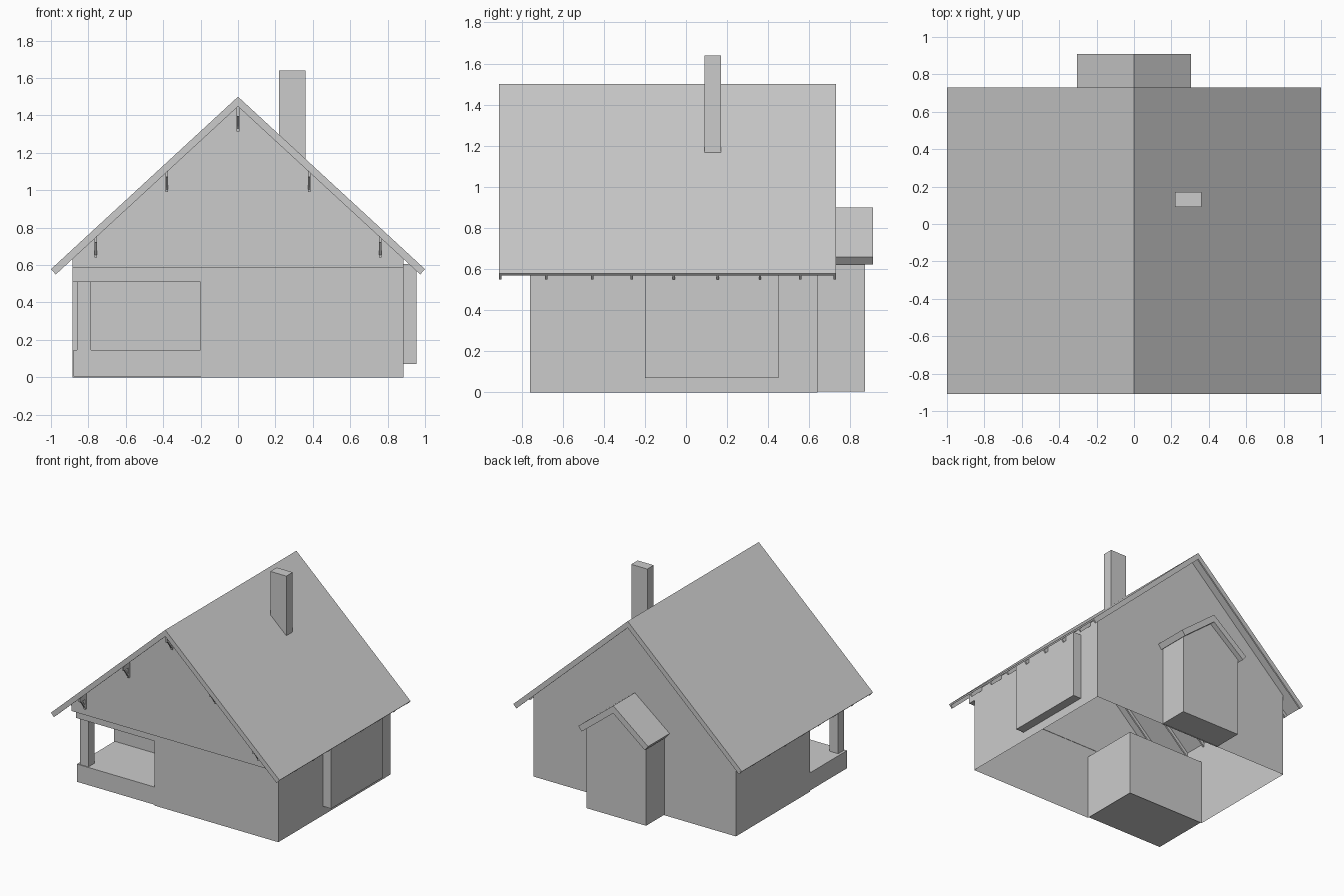
import bpy, bmesh, math

if "Cube" in bpy.data.objects:
    bpy.data.objects.remove(bpy.data.objects["Cube"])

SLOPE, RIDGE, SLAB = 0.922, 1.5, 0.018
W, FRONT, BACK = 0.885, -0.76, 0.64        # wall half width, front and back planes
PORCH_X, PORCH_Y, PORCH_TOP = -0.2, -0.285, 0.51


def prism(name, pts, axis, a, b, caps=True):
    """Extrude a 2D outline along an axis from a to b."""
    def place(p, d):
        return {'x': (d, p[0], p[1]), 'y': (p[0], d, p[1]), 'z': (p[0], p[1], d)}[axis]
    bm = bmesh.new()
    lo = [bm.verts.new(place(p, a)) for p in pts]
    hi = [bm.verts.new(place(p, b)) for p in pts]
    n = len(pts)
    for i in range(n):
        j = (i + 1) % n
        bm.faces.new((lo[i], lo[j], hi[j], hi[i]))
    if caps:
        bm.faces.new(lo)
        bm.faces.new(hi)
    bmesh.ops.recalc_face_normals(bm, faces=bm.faces)
    me = bpy.data.meshes.new(name)
    bm.to_mesh(me)
    bm.free()
    ob = bpy.data.objects.new(name, me)
    bpy.context.collection.objects.link(ob)
    return ob


def box(name, x, y, z, caps=True):
    pts = [(x[0], y[0]), (x[1], y[0]), (x[1], y[1]), (x[0], y[1])]
    return prism(name, pts, 'z', z[0], z[1], caps)


def chevron(name, apex, half, slope, t0, t1, y0, y1):
    """Gable-shaped strip between vertical depths t0 and t1, square-cut eaves."""
    c = math.cos(math.atan(slope))
    s = math.sin(math.atan(slope))

    def eave(t):
        return half - t * c * s, apex - slope * half - t * c * c
    (xa, za), (xb, zb) = eave(t0), eave(t1)
    pts = [(-xa, za), (0, apex - t0), (xa, za), (xb, zb), (0, apex - t1), (-xb, zb)]
    return prism(name, pts, 'y', y0, y1)


def under_roof(x):
    return RIDGE - SLAB - SLOPE * abs(x)


# Lower walls: open shell with the porch corner left out
prism("lower_walls", [(PORCH_X, FRONT), (W, FRONT), (W, BACK), (-W, BACK),
                      (-W, PORCH_Y), (PORCH_X, PORCH_Y)], 'z', 0, PORCH_TOP, False)
box("upper_walls", (-W, W), (FRONT, BACK), (PORCH_TOP, 0.66), False)
box("porch_ceiling", (-W, PORCH_X), (FRONT, PORCH_Y), (PORCH_TOP, PORCH_TOP + 0.004))

# Gables, the front one standing slightly proud
def gable(name, z, y0, y1):
    e = under_roof(W)
    prism(name, [(-W, z), (W, z), (W, e), (0, under_roof(0)), (-W, e)], 'y', y0, y1)

gable("front_gable", 0.588, -0.82, -0.757)
gable("back_gable", 0.655, BACK - 0.005, BACK)

# Porch
box("porch_base", (-0.88, PORCH_X), (-0.757, PORCH_Y), (0.005, 0.145))
box("porch_post", (-0.86, -0.785), (-0.75, -0.675), (0.145, PORCH_TOP))

# Main roof with rafters below
chevron("roof", RIDGE, 1.0, SLOPE, 0, SLAB, -0.91, 0.73)
for i, y in enumerate((-0.904, -0.68, -0.455, -0.265, -0.06, 0.155, 0.36, 0.555, 0.724)):
    chevron(f"rafter_{i}", RIDGE, 1.0, SLOPE, SLAB, 0.052, y - 0.006, y + 0.006)

# Brackets under the front overhang
for i, (x, zb) in enumerate(((0, 1.315), (0.38, 0.99), (-0.38, 0.99), (0.76, 0.64), (-0.76, 0.64))):
    zt = under_roof(x) - 0.005
    zl = zb + 0.08
    g = -0.82
    prism(f"bracket_{i}", [(g, zb), (g, zt), (g - 0.078, zt), (g - 0.078, zl),
                           (g - 0.015, zl), (g - 0.015, zb)], 'x', x - 0.007, x + 0.007)
    prism(f"bracket_brace_{i}", [(g - 0.012, zb + 0.01), (g - 0.012, zb + 0.03),
                                 (g - 0.05, zl + 0.005), (g - 0.068, zl + 0.005)],
          'x', x - 0.006, x + 0.006)

# Chimney, foot cut to the roof slope
prism("chimney", [(0.22, under_roof(0.22)), (0.36, under_roof(0.36)), (0.36, 1.64), (0.22, 1.64)],
      'y', 0.09, 0.17)

# Side bay
box("side_bay", (W - 0.01, 0.955), (-0.2, 0.45), (0.07, 0.605))

# Rear bay with its own small gable roof
prism("rear_bay", [(-0.26, 0.005), (0.26, 0.005), (0.26, 0.64), (0, 0.86), (-0.26, 0.64)],
      'y', BACK - 0.01, 0.87)
chevron("rear_bay_roof", 0.9, 0.305, 0.79, 0, 0.06, BACK - 0.005, 0.91)
